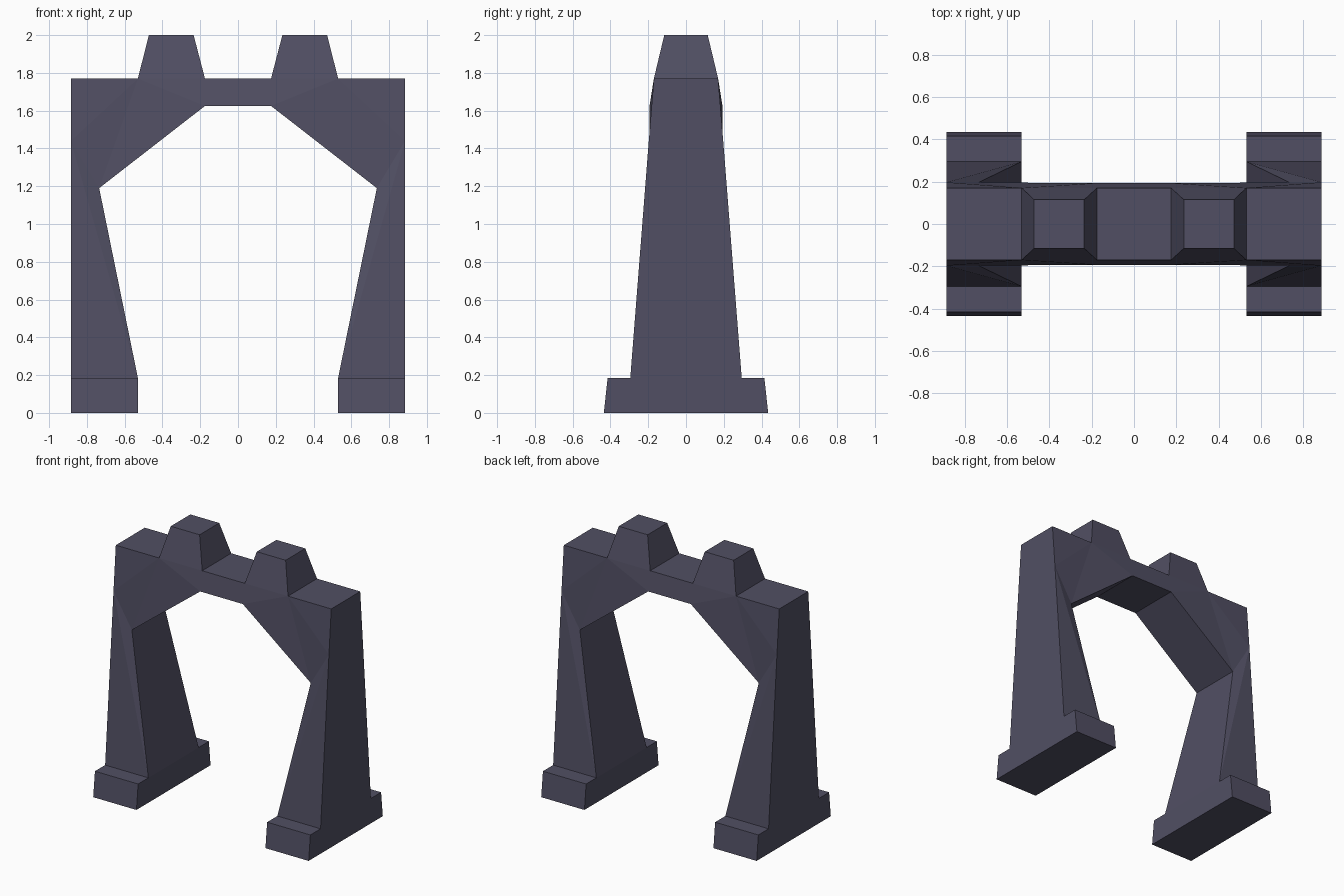
import bpy
import bmesh

old = bpy.data.objects.get("Cube")
if old:
    bpy.data.objects.remove(old, do_unlink=True)

stone = bpy.data.materials.new("slate_stone")
stone.use_nodes = True
colour = (0.082, 0.078, 0.125, 1.0)
stone.diffuse_color = colour
bsdf = stone.node_tree.nodes["Principled BSDF"]
bsdf.inputs["Base Color"].default_value = colour
bsdf.inputs["Roughness"].default_value = 0.9


def finish(name, bm, mirrored):
    """Turn a bmesh into a flat shaded object, mirrored across x if asked."""
    if mirrored:
        geom = bm.verts[:] + bm.edges[:] + bm.faces[:]
        bmesh.ops.mirror(bm, geom=geom, axis='X', merge_dist=0.0001)
    bmesh.ops.recalc_face_normals(bm, faces=bm.faces)
    mesh = bpy.data.meshes.new(name)
    bm.to_mesh(mesh)
    bm.free()
    mesh.materials.append(stone)
    obj = bpy.data.objects.new(name, mesh)
    bpy.context.collection.objects.link(obj)
    return obj


def tapered_block(name, base_x, top_x, base_y, top_y, z0, z1, sign):
    """A closed block whose top is smaller than its base."""
    bm = bmesh.new()
    rings = []
    for (xa, xb), y, z in ((base_x, base_y, z0), (top_x, top_y, z1)):
        corners = ((xa, -y), (xb, -y), (xb, y), (xa, y))
        rings.append([bm.verts.new((sign * x, v, z)) for x, v in corners])
    low, high = rings
    bm.faces.new(low)
    bm.faces.new(high)
    for i in range(4):
        j = (i + 1) % 4
        bm.faces.new((low[i], low[j], high[j], high[i]))
    return finish(name, bm, False)


# Feet and roof blocks, one pair on each side
for side, sign in (("left", 1), ("right", -1)):
    tapered_block(side + "_foot", (0.53, 0.885), (0.53, 0.885),
                  0.435, 0.415, 0, 0.185, sign)
    tapered_block(side + "_battlement", (0.175, 0.53), (0.235, 0.472),
                  0.17, 0.115, 1.77, 2.0, sign)

# Gate arch: each outline point is x, z and half depth
outline = {
    "leg_inner": (0.53, 0.185, 0.295),
    "leg_outer": (0.885, 0.185, 0.295),
    "shoulder": (0.885, 1.44, 0.197),
    "top_outer": (0.885, 1.77, 0.17),
    "top_mid": (0.53, 1.77, 0.17),
    "top_inner": (0.175, 1.77, 0.17),
    "top_centre": (0, 1.77, 0.17),
    "under_centre": (0, 1.625, 0.193),
    "under_inner": (0.175, 1.625, 0.193),
    "knee": (0.735, 1.19, 0.196),
}
facets = (
    ("leg_inner", "leg_outer", "shoulder"),
    ("leg_inner", "shoulder", "knee"),
    ("shoulder", "top_outer", "top_mid"),
    ("shoulder", "top_mid", "knee"),
    ("knee", "top_mid", "under_inner"),
    ("top_mid", "top_inner", "under_inner"),
    ("top_inner", "top_centre", "under_centre", "under_inner"),
)
bm = bmesh.new()
front = {k: bm.verts.new((x, -d, z)) for k, (x, z, d) in outline.items()}
back = {k: bm.verts.new((x, d, z)) for k, (x, z, d) in outline.items()}
for facet in facets:
    bm.faces.new([front[k] for k in facet])
    bm.faces.new([back[k] for k in reversed(facet)])
# Join front to back all round, leaving the centre seam open for the mirror
keys = list(outline)
for a, b in zip(keys, keys[1:] + keys[:1]):
    if a != "top_centre":
        bm.faces.new((front[a], back[a], back[b], front[b]))
finish("gate_arch", bm, True)
